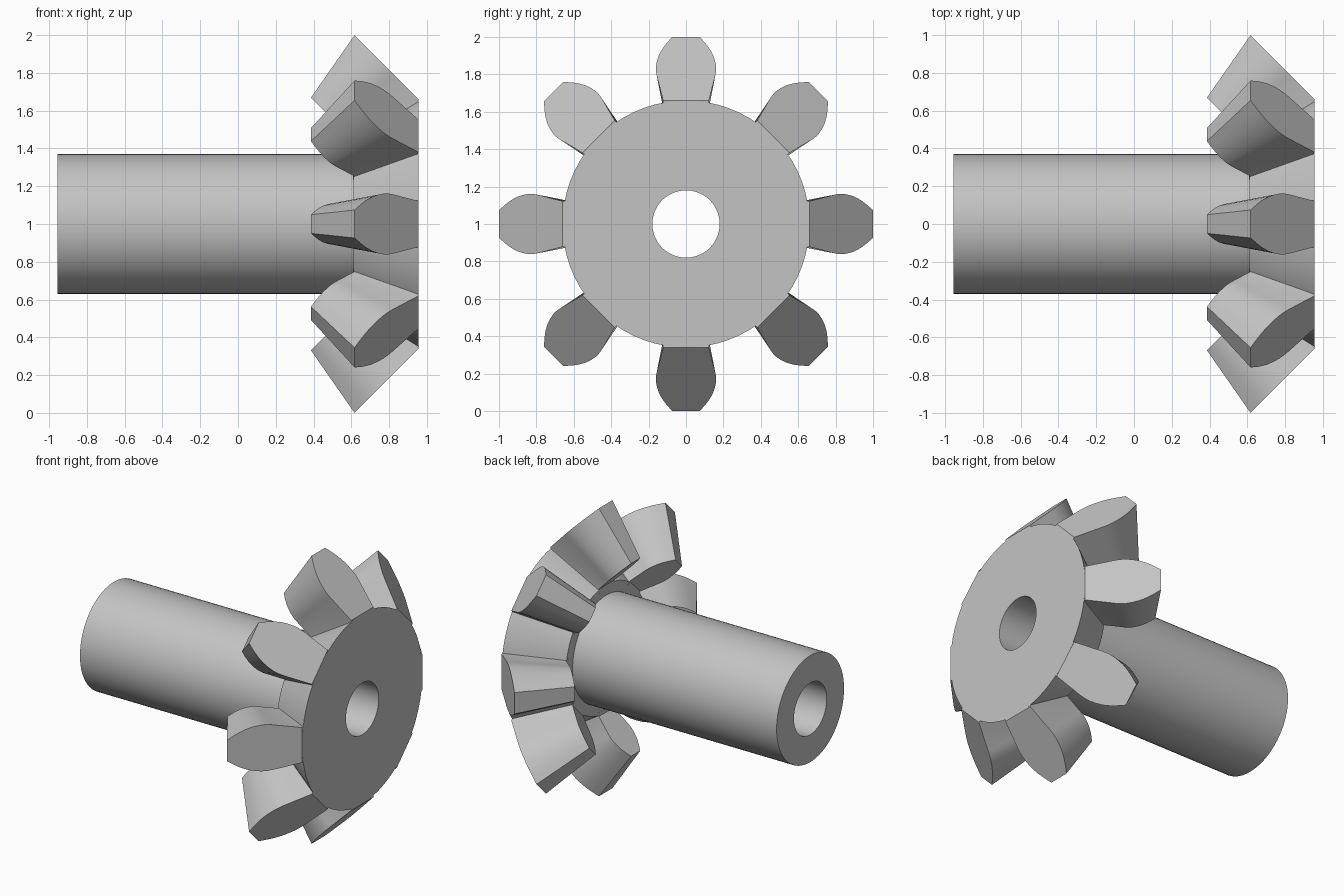
import bpy, bmesh, math
from mathutils import Matrix, Vector

cube = bpy.data.objects.get("Cube")
if cube:
    bpy.data.objects.remove(cube, do_unlink=True)

steel = bpy.data.materials.new("plain_grey")
steel.use_nodes = True
grey = (0.55, 0.55, 0.55, 1)
steel.diffuse_color = grey
steel.node_tree.nodes["Principled BSDF"].inputs["Base Color"].default_value = grey

AXIS_HEIGHT = 1.0
TEETH = 8
APEX = Vector((-0.08, 0, 0))   # common point of all tooth cones
TOE_SCALE = 0.669              # small tooth end relative to the large end


def finish(name, bm, angle):
    bmesh.ops.remove_doubles(bm, verts=bm.verts, dist=1e-5)
    bmesh.ops.recalc_face_normals(bm, faces=bm.faces)
    mesh = bpy.data.meshes.new(name)
    bm.to_mesh(mesh)
    bm.free()
    mesh.materials.append(steel)
    obj = bpy.data.objects.new(name, mesh)
    bpy.context.collection.objects.link(obj)
    obj.location.z = AXIS_HEIGHT
    bpy.ops.object.select_all(action='DESELECT')
    obj.select_set(True)
    bpy.context.view_layer.objects.active = obj
    bpy.ops.object.shade_smooth_by_angle(angle=math.radians(angle))
    return obj


# Bored shaft and conical hub, revolved about the x axis
profile = [(-0.955, 0.18), (-0.955, 0.37), (0.612, 0.37),
           (0.612, 0.443), (0.955, 0.66), (0.955, 0.18)]
bm = bmesh.new()
ring = [bm.verts.new((x, 0, r)) for x, r in profile]
edges = [bm.edges.new((ring[i], ring[(i + 1) % len(ring)])) for i in range(len(ring))]
bmesh.ops.spin(bm, geom=ring + edges, axis=(1, 0, 0), cent=(0, 0, 0),
               angle=math.tau, steps=72, use_merge=True)
finish("shaft_and_hub", bm, 25)

# Tooth section at the large end: height fraction from root to tip, half width
ROOT, TIP = Vector((0.955, 0, 0.66)), Vector((0.617, 0, 1.0))
flank = [(0, 0.122), (0.4, 0.157), (0.47, 0.161), (0.54, 0.161), (0.63, 0.155),
         (0.72, 0.144), (0.81, 0.127), (0.9, 0.104), (1, 0.074)]
half = [(Vector((0.95, 0, 0.62)), flank[0][1])]   # foot sunk into the hub
half += [(ROOT.lerp(TIP, t), w) for t, w in flank]
section = [p + Vector((0, w, 0)) for p, w in half]
section += [p - Vector((0, w, 0)) for p, w in reversed(half)]
count = len(section)

# Tapered bevel teeth
for k in range(TEETH):
    bm = bmesh.new()
    turn = Matrix.Rotation(math.tau * k / TEETH, 3, 'X')
    heel = [bm.verts.new(turn @ p) for p in section]
    toe = [bm.verts.new(turn @ APEX.lerp(p, TOE_SCALE)) for p in section]
    for end in (heel, toe):
        bm.faces.new(end[1:-1])
        bm.faces.new((end[0], end[1], end[-2], end[-1]))
    for i in range(count):
        j = (i + 1) % count
        bm.faces.new((heel[i], heel[j], toe[j], toe[i]))
    finish(f"tooth_{k + 1}", bm, 22)
